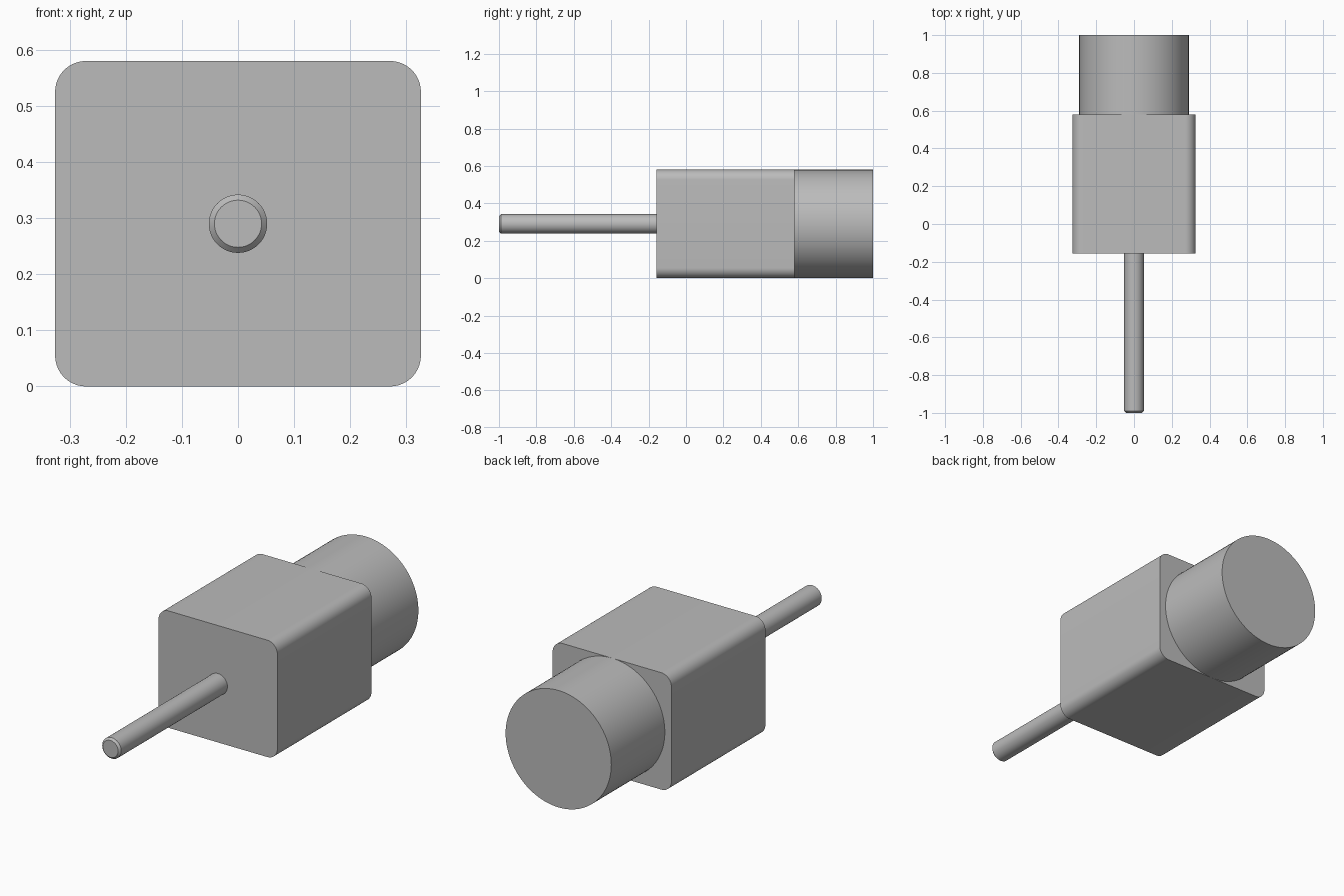
import bpy, bmesh, math

if "Cube" in bpy.data.objects:
    bpy.data.objects.remove(bpy.data.objects["Cube"])

MID_Z = 0.29

# Mid-grey metal shared by all parts
GREY = bpy.data.materials.new("mid_grey")
GREY.diffuse_color = (0.5, 0.5, 0.5, 1)
GREY.use_nodes = True
GREY.node_tree.nodes["Principled BSDF"].inputs["Base Color"].default_value = GREY.diffuse_color


def finish(name, bm):
    bmesh.ops.recalc_face_normals(bm, faces=bm.faces)
    mesh = bpy.data.meshes.new(name)
    bm.to_mesh(mesh)
    bm.free()
    mesh.materials.append(GREY)
    obj = bpy.data.objects.new(name, mesh)
    bpy.context.collection.objects.link(obj)
    bpy.ops.object.select_all(action='DESELECT')
    obj.select_set(True)
    bpy.context.view_layer.objects.active = obj
    bpy.ops.object.shade_smooth_by_angle(angle=math.radians(30))
    return obj


def loft(name, sections):
    """Join closed (y, [(x, z), ...]) sections along y and cap both ends."""
    bm = bmesh.new()
    rings = [[bm.verts.new((x, y, MID_Z + z)) for x, z in pts] for y, pts in sections]
    n = len(rings[0])
    for a, b in zip(rings, rings[1:]):
        for i in range(n):
            j = (i + 1) % n
            bm.faces.new((a[i], a[j], b[j], b[i]))
    bm.faces.new(rings[0])
    bm.faces.new(rings[-1])
    return finish(name, bm)


def circle(r, n):
    return [(r * math.cos(2 * math.pi * i / n), r * math.sin(2 * math.pi * i / n))
            for i in range(n)]


def rounded_rect(hx, hz, r, steps=10):
    pts = []
    for k, (sx, sz) in enumerate(((1, 1), (-1, 1), (-1, -1), (1, -1))):
        for i in range(steps + 1):
            a = math.pi / 2 * (k + i / steps)
            pts.append((sx * (hx - r) + r * math.cos(a), sz * (hz - r) + r * math.sin(a)))
    return pts


# Gearbox housing: rounded along its long edges
housing = rounded_rect(0.326, 0.29, 0.055)
loft("gearbox_housing", [(-0.157, housing), (0.58, housing)])

# Round motor can behind the housing
can = circle(0.29, 96)
loft("motor_can", [(0.58, can), (1.0, can)])

# Output shaft with a chamfered tip
shaft = circle(0.052, 48)
loft("output_shaft", [(-1.0, circle(0.042, 48)), (-0.99, shaft), (-0.157, shaft)])
